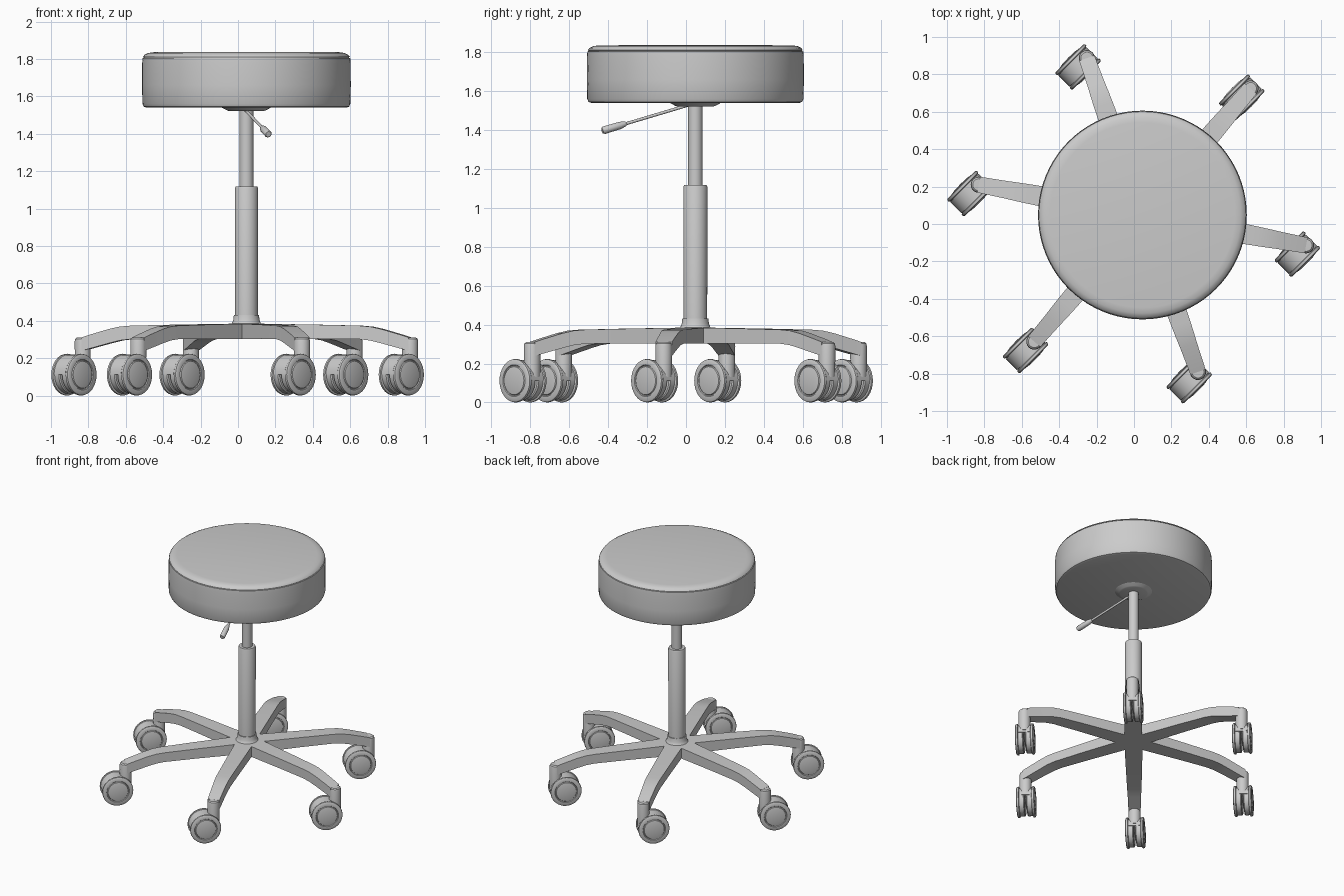
import bpy, bmesh, math
from mathutils import Vector, Matrix

if "Cube" in bpy.data.objects:
    bpy.data.objects.remove(bpy.data.objects["Cube"])

CX, CY = 0.045, 0.048          # column axis
ARM_ANGLES = [math.radians(-10.5 + 60 * k) for k in range(6)]
STEM_R = 0.89                  # distance of caster stems from the column


def finish(name, bm, matrix=Matrix(), angle=35):
    bmesh.ops.remove_doubles(bm, verts=bm.verts, dist=1e-5)
    bmesh.ops.recalc_face_normals(bm, faces=bm.faces)
    mesh = bpy.data.meshes.new(name)
    bm.to_mesh(mesh)
    bm.free()
    ob = bpy.data.objects.new(name, mesh)
    bpy.context.collection.objects.link(ob)
    ob.matrix_world = matrix
    bpy.ops.object.select_all(action='DESELECT')
    ob.select_set(True)
    bpy.context.view_layer.objects.active = ob
    bpy.ops.object.shade_smooth_by_angle(angle=math.radians(angle))
    return ob


def lathe(name, profile, matrix, steps=48):
    """Spin (radius, height) points around local z."""
    bm = bmesh.new()
    verts = [bm.verts.new((r, 0, z)) for r, z in profile]
    edges = [bm.edges.new(p) for p in zip(verts, verts[1:])]
    bmesh.ops.spin(bm, geom=verts + edges, cent=(0, 0, 0), axis=(0, 0, 1),
                   angle=2 * math.pi, steps=steps)
    return finish(name, bm, matrix)


axis = Matrix.Translation((CX, CY, 0))

# Seat cushion with a seam near the top, and its mounting plate
lathe("seat", [(0, 1.54), (0.535, 1.54), (0.549, 1.545), (0.556, 1.56),
               (0.558, 1.66), (0.557, 1.78), (0.555, 1.805), (0.549, 1.806),
               (0.549, 1.810), (0.553, 1.811), (0.545, 1.822), (0.525, 1.832),
               (0.495, 1.836), (0, 1.838)], axis, 80)
lathe("seat_plate", [(0, 1.522), (0.095, 1.522), (0.105, 1.526), (0.135, 1.542),
                     (0, 1.542)], axis)

# Gas lift column
lathe("upper_column", [(0, 1.08), (0.037, 1.08), (0.037, 1.53), (0, 1.53)], axis, 32)
lathe("lower_column", [(0, 0.38), (0.061, 0.38), (0.062, 1.108), (0.058, 1.118),
                       (0, 1.118)], axis, 32)
lathe("column_collar", [(0, 0.375), (0.088, 0.375), (0.077, 0.387), (0.07, 0.405),
                        (0.067, 0.432), (0, 0.432)], axis, 32)

# Height lever
a, b = Vector((0.03, 0.04, 1.537)), Vector((0.163, -0.43, 1.397))
length = (b - a).length
aim = Matrix.Translation(a) @ (b - a).to_track_quat('Z', 'Y').to_matrix().to_4x4()
lathe("lever_rod", [(0, 0), (0.008, 0), (0.008, length - 0.03), (0, length - 0.03)], aim, 12)
lathe("lever_handle", [(0, length - 0.135), (0.012, length - 0.13),
                       (0.019, length - 0.1), (0.02, length - 0.01),
                       (0.015, length), (0, length)], aim, 20)

# Six-armed base: sections are (distance, half width, top, bottom)
sections = [(0, 0, 0.385, 0.303), (0.109, 0.063, 0.384, 0.303),
            (0.40, 0.057, 0.379, 0.304), (0.62, 0.052, 0.374, 0.302),
            (0.68, 0.050, 0.369, 0.295), (0.74, 0.047, 0.356, 0.280),
            (0.85, 0.044, 0.324, 0.250), (0.89, 0.043, 0.311, 0.240)]
bm = bmesh.new()
for ang in ARM_ANGLES:
    turn = Matrix.Rotation(ang, 3, 'Z')
    rings = [[bm.verts.new(turn @ Vector(p)) for p in
              ((r, -w, bot), (r, w, bot), (r, w, top), (r, -w, top))]
             for r, w, top, bot in sections]
    for i, (p, q) in enumerate(zip(rings, rings[1:])):
        for k in ((0, 2) if i == 0 else range(4)):
            n = (k + 1) % 4
            bm.faces.new((p[k], p[n], q[n], q[k]))
    bm.faces.new(rings[-1])
finish("base_arms", bm, axis, 25)

# Twin-wheel casters, all swivelled the same way
wheel = [(0, 0.007), (0.096, 0.007), (0.102, 0.013), (0.102, 0.044), (0.111, 0.048),
         (0.112, 0.052), (0.110, 0.061), (0.104, 0.065), (0.082, 0.065),
         (0.079, 0.060), (0.075, 0.060), (0.072, 0.066), (0.05, 0.070), (0, 0.072)]
trail = Vector((-0.047, -0.047, 0))
side = Vector((1, -1, 0)).normalized()
for i, ang in enumerate(ARM_ANGLES):
    stem = Vector((CX + STEM_R * math.cos(ang), CY + STEM_R * math.sin(ang), 0))
    lathe(f"caster_stem_{i}", [(0, 0.13), (0.042, 0.13), (0.043, 0.29),
                               (0.040, 0.303), (0.032, 0.310), (0, 0.311)],
          Matrix.Translation(stem), 24)
    hub = stem + trail + Vector((0, 0, 0.112))
    for s, label in ((1, "a"), (-1, "b")):
        rot = (side * s).to_track_quat('Z', 'Y').to_matrix().to_4x4()
        lathe(f"caster_wheel_{i}{label}", wheel, Matrix.Translation(hub) @ rot, 32)
    # Half-round hood over the wheels
    bm = bmesh.new()
    ends = [[bm.verts.new((w, 0.107 * math.cos(t), 0.107 * math.sin(t)))
             for t in (math.pi * k / 16 for k in range(17))] for w in (-0.043, 0.043)]
    for k in range(17):
        n = (k + 1) % 17
        bm.faces.new((ends[0][k], ends[0][n], ends[1][n], ends[1][k]))
    for e in ends:
        bm.faces.new(e)
    finish(f"caster_hood_{i}", bm,
           Matrix.Translation(hub) @ Matrix.Rotation(math.radians(-45), 4, 'Z'))
